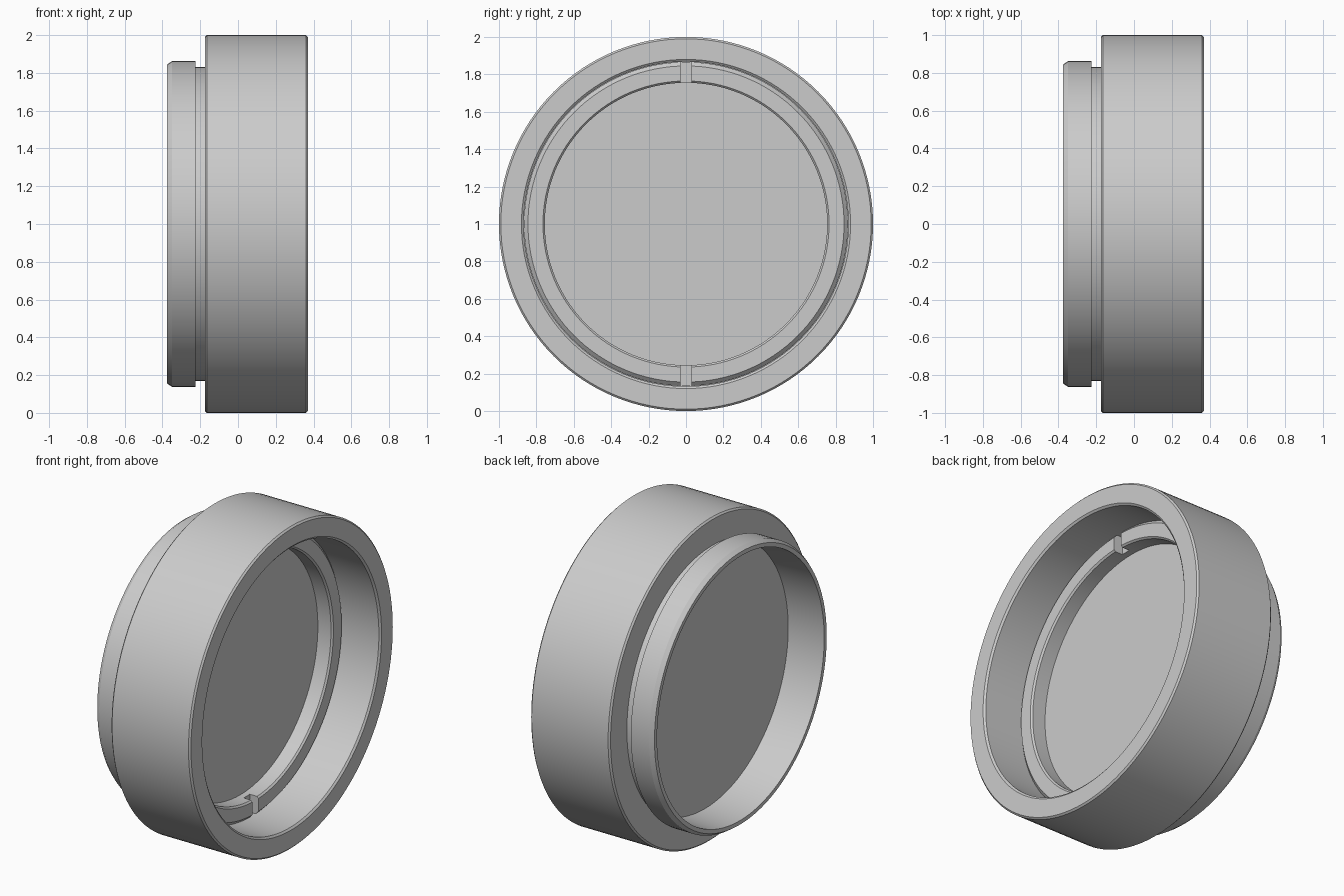
import bpy, bmesh, math

cube = bpy.data.objects.get("Cube")
if cube:
    bpy.data.objects.remove(cube, do_unlink=True)

SEGMENTS = 128
CENTRE_Z = 1.0

grey = bpy.data.materials.new("plain grey")
grey.use_nodes = True
colour = (0.6, 0.6, 0.6, 1.0)
grey.diffuse_color = colour
grey.node_tree.nodes["Principled BSDF"].inputs["Base Color"].default_value = colour


def add_object(name, bm):
    bmesh.ops.recalc_face_normals(bm, faces=bm.faces)
    mesh = bpy.data.meshes.new(name)
    bm.to_mesh(mesh)
    bm.free()
    mesh.materials.append(grey)
    obj = bpy.data.objects.new(name, mesh)
    obj.location.z = CENTRE_Z
    bpy.context.collection.objects.link(obj)
    return obj


def lathe(name, profile, closed=True):
    """Turn (x, radius) points around the x axis; open profiles get end caps."""
    bm = bmesh.new()
    rings = []
    for x, r in profile:
        rings.append([bm.verts.new((x, r * math.cos(a), r * math.sin(a)))
                      for a in (math.tau * i / SEGMENTS for i in range(SEGMENTS))])
    pairs = list(zip(rings, rings[1:]))
    if closed:
        pairs.append((rings[-1], rings[0]))
    else:
        bm.faces.new(rings[0])
        bm.faces.new(rings[-1])
    for a, b in pairs:
        for i in range(SEGMENTS):
            j = (i + 1) % SEGMENTS
            bm.faces.new((a[i], a[j], b[j], b[i]))
    return add_object(name, bm)


def smooth(obj):
    bpy.ops.object.select_all(action="DESELECT")
    obj.select_set(True)
    bpy.context.view_layer.objects.active = obj
    bpy.ops.object.shade_smooth_by_angle(angle=math.radians(25))


# Main ring: wide barrel, narrow neck and stepped mounting collar
frame = lathe("outer_frame", [
    (0.37, 0.88), (0.37, 0.99), (0.36, 1.0), (-0.165, 1.0), (-0.175, 0.99),
    (-0.175, 0.83), (-0.225, 0.83), (-0.225, 0.862), (-0.35, 0.862),
    (-0.375, 0.845), (-0.375, 0.82), (-0.135, 0.81), (0.02, 0.81),
    (0.02, 0.868), (0.36, 0.868)])

# Flat round pane set in the frame
pane = lathe("pane", [(-0.135, 0.81), (0.02, 0.81)], closed=False)

# Ring that holds the pane, bevelled at both edges
retainer = lathe("retaining_ring", [
    (0.02, 0.755), (0.11, 0.755), (0.12, 0.765),
    (0.12, 0.845), (0.10, 0.866), (0.02, 0.866)])

# Tool slots cut across the top and bottom of the retaining ring
bm = bmesh.new()
bmesh.ops.create_cube(bm, size=1.0)
bmesh.ops.scale(bm, vec=(0.12, 0.06, 2.0), verts=bm.verts)
bmesh.ops.translate(bm, vec=(0.12, 0, 0), verts=bm.verts)
cutter = add_object("slot_cutter", bm)
cutter.hide_render = True
mod = retainer.modifiers.new("slots", "BOOLEAN")
mod.operation = "DIFFERENCE"
mod.solver = "EXACT"
mod.object = cutter
bpy.context.view_layer.objects.active = retainer
bpy.ops.object.modifier_apply(modifier=mod.name)
bpy.data.objects.remove(cutter, do_unlink=True)

for part in (frame, pane, retainer):
    smooth(part)
